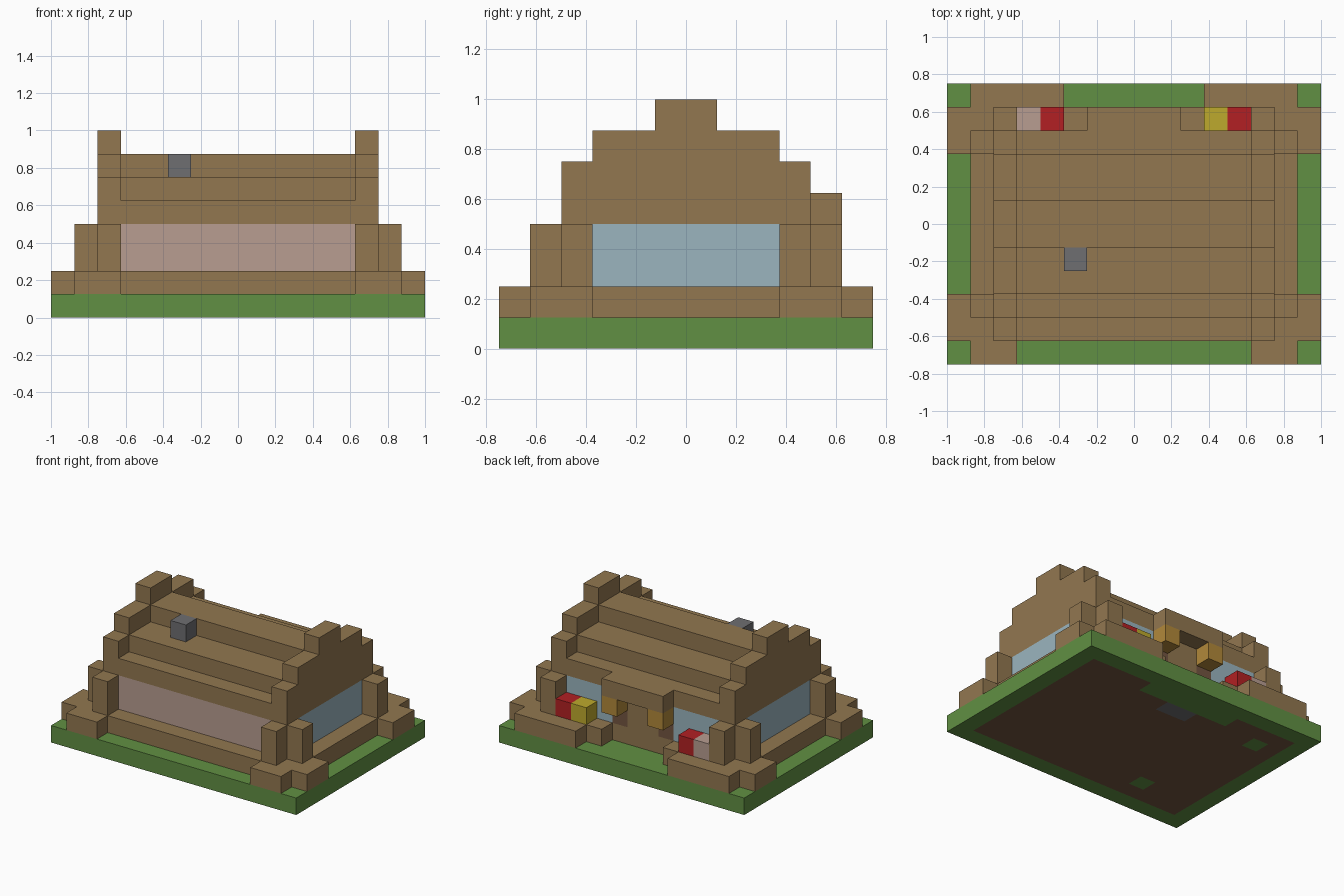
import bpy
import bmesh

if "Cube" in bpy.data.objects:
    bpy.data.objects.remove(bpy.data.objects["Cube"], do_unlink=True)

UNIT = 1 / 8          # edge of one block
NX, NY = 16, 12       # plot size in blocks


def linear(c):
    c /= 255
    return c / 12.92 if c <= 0.04045 else ((c + 0.055) / 1.055) ** 2.4


def material(name, r, g, b):
    m = bpy.data.materials.new(name)
    colour = (linear(r), linear(g), linear(b), 1)
    m.diffuse_color = colour
    m.use_nodes = True
    node = m.node_tree.nodes["Principled BSDF"]
    node.inputs["Base Color"].default_value = colour
    node.inputs["Roughness"].default_value = 0.9
    return m


WOOD = material("wood brown", 146, 119, 80)
DARK = material("dark brown", 115, 85, 64)
GRASS = material("grass green", 97, 144, 67)
GLASS = material("pale blue", 155, 181, 191)
PINK = material("dusty pink", 184, 157, 145)
STONE = material("stone grey", 110, 110, 113)
RED = material("flower red", 178, 32, 35)
YELLOW = material("flower yellow", 190, 170, 45)
GOLD = material("lantern gold", 178, 137, 58)


def finish(name, bm, mats):
    bmesh.ops.recalc_face_normals(bm, faces=bm.faces[:])
    me = bpy.data.meshes.new(name)
    bm.to_mesh(me)
    bm.free()
    for m in mats:
        me.materials.append(m)
    ob = bpy.data.objects.new(name, me)
    bpy.context.collection.objects.link(ob)
    return ob


def box(name, mat, xs, ys, zs):
    """Block spanning the given ranges, counted in blocks from the plot corner."""
    bm = bmesh.new()
    bmesh.ops.create_cube(bm, size=1)
    for v in bm.verts:
        x, y, z = (r[1] if c > 0 else r[0] for c, r in zip(v.co, (xs, ys, zs)))
        v.co = ((x - NX / 2) * UNIT, (y - NY / 2) * UNIT, z * UNIT)
    return finish(name, bm, [mat])


def pair(name, mat, xs, ys, zs):
    """The same block on both sides of the house."""
    box("right_" + name, mat, xs, ys, zs)
    box("left_" + name, mat, (NX - xs[1], NX - xs[0]), ys, zs)


# Ground slab: grass rim with floor blocks showing underneath
def ground_colour(x, y):
    if y == 9 and x in (7, 8):
        return 2
    if not (1 <= x <= 14 and 1 <= y <= 10):
        return 0
    if (y == 10 and 5 <= x <= 10) or (x, y) in ((4, 2), (2, 9)):
        return 0
    return 1


bm = bmesh.new()
bmesh.ops.create_grid(bm, x_segments=NX, y_segments=NY, size=1)
for v in bm.verts:
    v.co.y *= NY / NX
base = bm.faces[:]
top = bmesh.ops.extrude_face_region(bm, geom=base, use_keep_orig=True)
bmesh.ops.translate(bm, vec=(0, 0, UNIT),
                    verts=[g for g in top["geom"] if isinstance(g, bmesh.types.BMVert)])
for f in bm.faces:
    c = f.calc_center_median()
    if c.z < UNIT / 4:
        f.material_index = ground_colour(int(c.x / UNIT + NX / 2), int(c.y / UNIT + NY / 2))
finish("ground", bm, [GRASS, DARK, STONE])

# Foundation, with an entrance gap at the back and crossing log ends
box("foundation", WOOD, (1, 15), (1, 10), (1, 2))
pair("back_foundation", WOOD, (1, 6), (10, 11), (1, 2))
pair("back_bed", WOOD, (1, 5), (11, 12), (1, 2))
pair("front_log_end", WOOD, (1, 3), (0, 1), (1, 2))
for place, y in (("front", 1), ("back", 9)):
    pair(place + "_side_log_end", WOOD, (0, 1), (y, y + 2), (1, 2))

# Corner posts
for place, y_outer, y_inner in (("front", 1, 2), ("back", 10, 9)):
    pair(place + "_post", WOOD, (2, 3), (y_outer, y_outer + 1), (2, 4))
    pair(place + "_side_post", WOOD, (1, 2), (y_inner, y_inner + 1), (2, 4))
    pair(place + "_corner", WOOD, (2, 3), (y_inner, y_inner + 1), (2, 4))

# Walls and windows
box("front_panel", PINK, (3, 13), (2, 3), (2, 4))
pair("side_window", GLASS, (2, 3), (3, 9), (2, 4))
pair("back_window", GLASS, (3, 6), (9, 10), (2, 4))
pair("door_frame", DARK, (6, 7), (9, 10), (2, 4))
box("door", WOOD, (7, 9), (9, 10), (2, 4))

# Stepped roof with gables one block higher
for i, (y, z) in enumerate(((2, 4), (3, 5), (5, 6))):
    tier = str(i + 1)
    box("roof_tier_" + tier, WOOD, (3, 13), (y, NY - y), (z, z + 1))
    low = 4 if i == 0 else z + 1
    pair("gable_tier_" + tier, WOOD, (2, 3), (y, NY - y), (low, z + 2))
box("chimney", STONE, (5, 6), (4, 5), (6, 7))

# Porch roof and lanterns
box("porch_roof", WOOD, (6, 10), (10, 11), (4, 5))
pair("lantern", GOLD, (6, 7), (10, 11), (3, 4))

# Flower blocks under the back windows
for name, mat, x in (("pink_flowers", PINK, 3), ("right_red_flowers", RED, 4),
                     ("yellow_flowers", YELLOW, 11), ("left_red_flowers", RED, 12)):
    box(name, mat, (x, x + 1), (10, 11), (2, 3))
